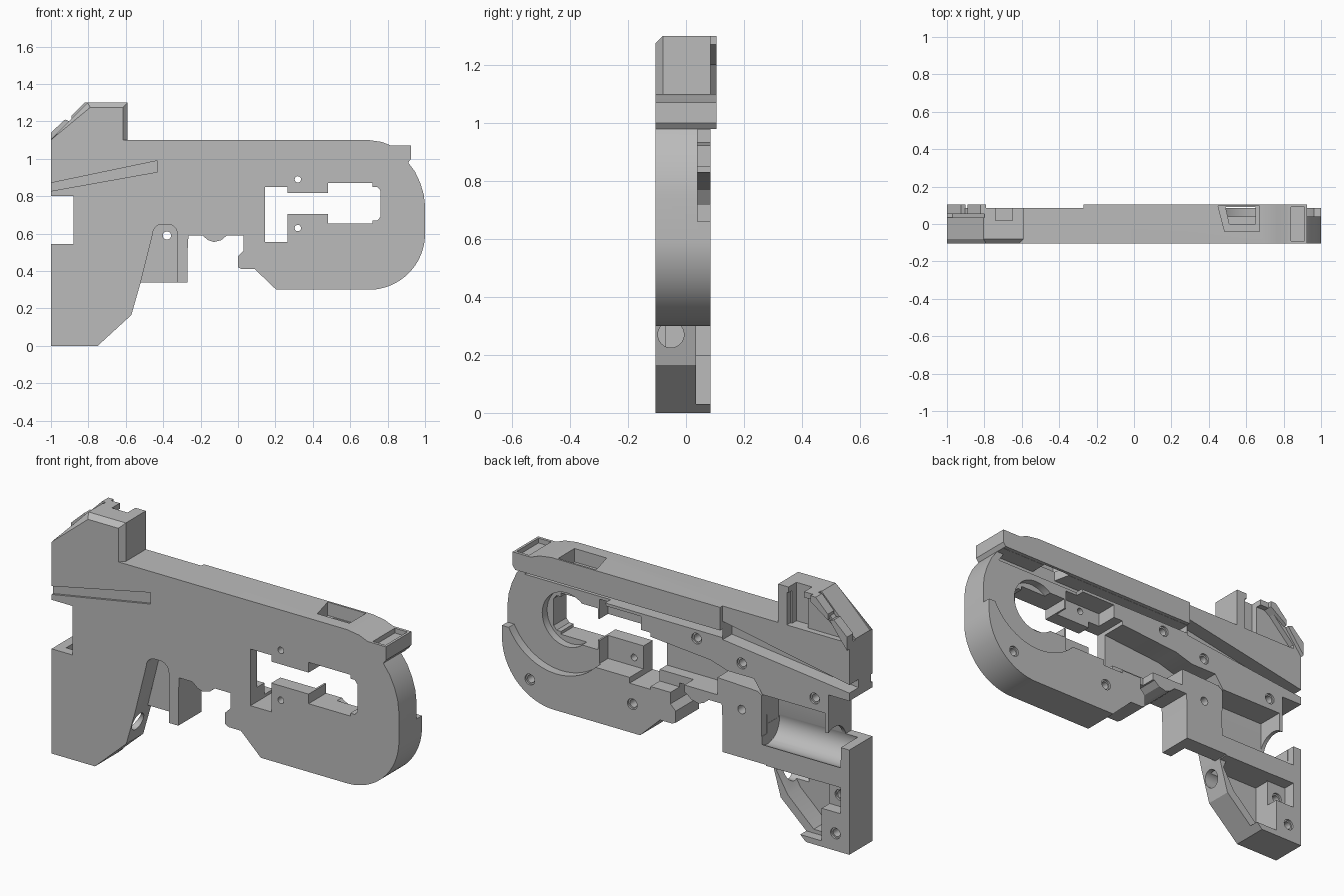
import bpy, bmesh
from math import sin, cos, pi, radians
from mathutils import Matrix, Vector

old = bpy.data.objects.get("Cube")
if old:
    bpy.data.objects.remove(old, do_unlink=True)

grey = bpy.data.materials.new("plastic_grey")
grey.use_nodes = True
colour = (0.5, 0.5, 0.5, 1)
grey.diffuse_color = colour
grey.node_tree.nodes["Principled BSDF"].inputs["Base Color"].default_value = colour

FRONT, BACK, RAIL = -0.105, 0.085, 0.105
OUT = 0.3  # how far cutters overshoot


def make(name, bm):
    bmesh.ops.recalc_face_normals(bm, faces=bm.faces)
    mesh = bpy.data.meshes.new(name)
    bm.to_mesh(mesh)
    bm.free()
    mesh.materials.append(grey)
    ob = bpy.data.objects.new(name, mesh)
    bpy.context.collection.objects.link(ob)
    return ob


def prism(name, outline, y0, y1, front=None):
    """Extrude an x-z outline along y; front may be a narrower outline."""
    bm = bmesh.new()
    a = [bm.verts.new((x, y0, z)) for x, z in (front or outline)]
    b = [bm.verts.new((x, y1, z)) for x, z in outline]
    bm.faces.new(a)
    bm.faces.new(b[::-1])
    for i in range(len(a)):
        j = (i + 1) % len(a)
        bm.faces.new((a[i], b[i], b[j], a[j]))
    return make(name, bm)


def rect(x0, x1, z0, z1):
    return [(x0, z0), (x1, z0), (x1, z1), (x0, z1)]


def arc(cx, cz, r, a0, a1, n=24):
    steps = [radians(a0 + (a1 - a0) * i / n) for i in range(n + 1)]
    return [(cx + r * cos(t), cz + r * sin(t)) for t in steps]


def circle(cx, cz, r, n=24):
    return arc(cx, cz, r, 0, 360, n)[:-1]


def rod_x(name, x0, x1, y, z, r):
    bm = bmesh.new()
    bmesh.ops.create_cone(bm, cap_ends=True, segments=32, radius1=r, radius2=r, depth=x1 - x0)
    turn = Matrix.Translation(Vector(((x0 + x1) / 2, y, z))) @ Matrix.Rotation(pi / 2, 4, "Y")
    bmesh.ops.transform(bm, matrix=turn, verts=bm.verts)
    return make(name, bm)


def combine(target, other, operation="DIFFERENCE"):
    mod = target.modifiers.new("combine", "BOOLEAN")
    mod.operation, mod.solver, mod.object = operation, "EXACT", other
    bpy.context.view_layer.update()
    bpy.context.view_layer.objects.active = target
    bpy.ops.object.modifier_apply(modifier=mod.name)
    bpy.data.objects.remove(other, do_unlink=True)


def cut(outline, y0, y1, target=None):
    combine(target or body, prism("cutter", outline, y0, y1))


def cut_down(points, z0, z1):
    """Cut an x-y outline along z."""
    cutter = prism("cutter", points, z0, z1)
    for v in cutter.data.vertices:
        x, y, z = v.co
        v.co = (x, z, y)
    cutter.data.flip_normals()
    combine(body, cutter)


# Main shell: grip, trigger housing and rounded nose
outline = [(-1, 0), (-.75, 0), (-.57, .165), (-.52, .34), (-.27, .34), (-.27, .5),
           (-.265, .59), (-.19, .59), (-.16, .565), (-.13, .555), (-.09, .565),
           (-.06, .59), (.03, .59), (.03, .51), (0, .48), (0, .42), (.02, .41),
           (.09, .41), (.205, .3)]
outline += arc(.7, .6, .3, -90, 0)
outline += [(1, .75), (.993, .81), (.975, .87), (.947, .93), (.91, .98), (.925, 1),
            (.925, 1.07), (.82, 1.07), (.77, 1.09), (.7, 1.1), (-1, 1.1), (-1, .8),
            (-.88, .8), (-.88, .545), (-1, .545)]
body = prism("shell_body", outline, FRONT, BACK)

# Overhanging top rail along the back edge
combine(body, prism("rail", [(-.27, .98), (.91, .98), (.925, 1), (.925, 1.07), (.82, 1.07),
                             (.77, 1.09), (.7, 1.1), (-.27, 1.1)], .05, RAIL), "UNION")

# Round nose recess, open towards the tip
nose = arc(.685, .8, .31, 145, 333, 48)
cut(nose + [(1.2, .66), (1.2, .978), (.43, .978)], .04, OUT)

# Channel under the rail, tapering on towards the rear
cut([(-.27, .935), (.9, .935), (.87, .979), (-.27, .979)], 0, OUT)
cut([(-.271, .925), (-.271, 1.02), (-1.1, .865), (-1.1, .83)], .01, OUT)

# Window through the nose, with its slot and vertical bay
cut([(.145, .555), (.265, .555), (.265, .705), (.48, .705), (.48, .655), (.72, .655),
     (.72, .67), (.745, .67), (.762, .69), (.762, .83), (.745, .85), (.72, .85),
     (.72, .87), (.48, .87), (.48, .817), (.265, .817), (.265, .85), (.145, .85)],
    -OUT, OUT)
cut(circle(.66, .762, .14, 40), 0, OUT)
cut(rect(.2, .47, .585, .92), -.03, OUT)

# Mechanism groove behind the trigger
cut([(.16, .63), (.16, .83), (-.2, .8), (-.3, .77), (-.45, .77), (-.5, .699), (-.5, .69),
     (-.47, .71), (-.24, .72), (-.24, .63)], -.05, OUT)
cut(rect(-.05, .16, .57, .64), .01, OUT)

# Deep rear pocket and rounded channel above the grip
cut(rect(-.86, -.495, .53, .7), -.055, OUT)
combine(body, rod_x("channel", -.95, -.496, .035, .52, .095))
cut(rect(-.951, -.494, .48, .58), .042, OUT)

# Hollow grip with cut-away front wall and a rear column
cut([(-.56, .335), (-.545, .3), (-.61, .19), (-.76, .05), (-.84, .05), (-.84, .335)], -.07, OUT)
cut(rect(-.841, -.4, .03, .335), .035, OUT)
cut(rect(-.95, -.83, .2, .336), .02, OUT)
combine(body, rod_x("grip_hole", -.66, -.4, -.052, .27, .045))

# Arched trigger opening in the front
arch = [(-.53, .3), (-.455, .6)] + arc(-.405, .6, .05, 165, 90, 8)
arch += arc(-.375, .6, .05, 90, 0, 8) + [(-.325, .3)]
cut(arch, -OUT, 0)

# Tapered shallow groove in the front
cut([(-1.1, .81), (-1.1, .85), (-.43, .99), (-.43, .93)], -OUT, FRONT + .012)

# Through holes and blind screw holes
for x, z, r in [(.32, .89, .017), (.32, .63, .017), (-.38, .59, .022)]:
    cut(circle(x, z, r), -OUT, OUT)
for x, z, floor in [(.84, .42, BACK), (.25, .45, BACK), (-.12, .89, BACK), (-.38, .83, BACK),
                    (-.8, .76, BACK), (-.9, .26, .02), (-.92, .09, BACK)]:
    cut(circle(x, z, .02), floor - .07, OUT)
    cut(circle(x, z, .028), floor - .01, OUT)

# Slanted opening in the rail and a shallow cup on the nose tip
cut_down([(.485, -.04), (.67, -.04), (.67, .095), (.45, .095)], 1.03, 1.3)
cut_down([(.51, 0), (.65, 0), (.65, .09), (.49, .09)], .95, 1.1)
cut_down(rect(.84, .912, -.09, .09), 1.045, 1.2)

# Rear sight block: bevelled front, hollow back, notched top
profile = [(-1, 1.1), (-1, 1.105), (-.805, 1.3), (-.59, 1.3), (-.59, 1.1)]
bevel = [(-1, 1.1), (-1, 1.101), (-.79, 1.275), (-.615, 1.275), (-.615, 1.1)]
block = prism("sight_block", profile, FRONT + .025, BACK)
combine(block, prism("bevel", profile, FRONT, FRONT + .025, bevel), "UNION")
cut([(-.95, 1.08), (-.95, 1.12), (-.8, 1.27), (-.64, 1.27), (-.64, 1.08)], .055, OUT, block)
cut(rect(-.74, -.65, 1, 1.4), .02, OUT, block)
cut([(-1.1, .97), (-.8, 1.27), (-.8, 1.4), (-1.1, 1.4)], .035, .053, block)

# Rear clips on the sloped edge
prism("rear_clip_lower", [(-1, 1.07), (-1, 1.14), (-.925, 1.21), (-.9, 1.2)], .053, RAIL)
prism("rear_clip_upper", [(-.89, 1.2), (-.89, 1.23), (-.82, 1.3), (-.79, 1.3), (-.79, 1.27)],
      .053, RAIL)

# Smooth the curves, keep the edges
bpy.ops.object.select_all(action="DESELECT")
for ob in (body, block):
    ob.select_set(True)
    bpy.context.view_layer.objects.active = ob
bpy.ops.object.shade_smooth_by_angle(angle=radians(25))
